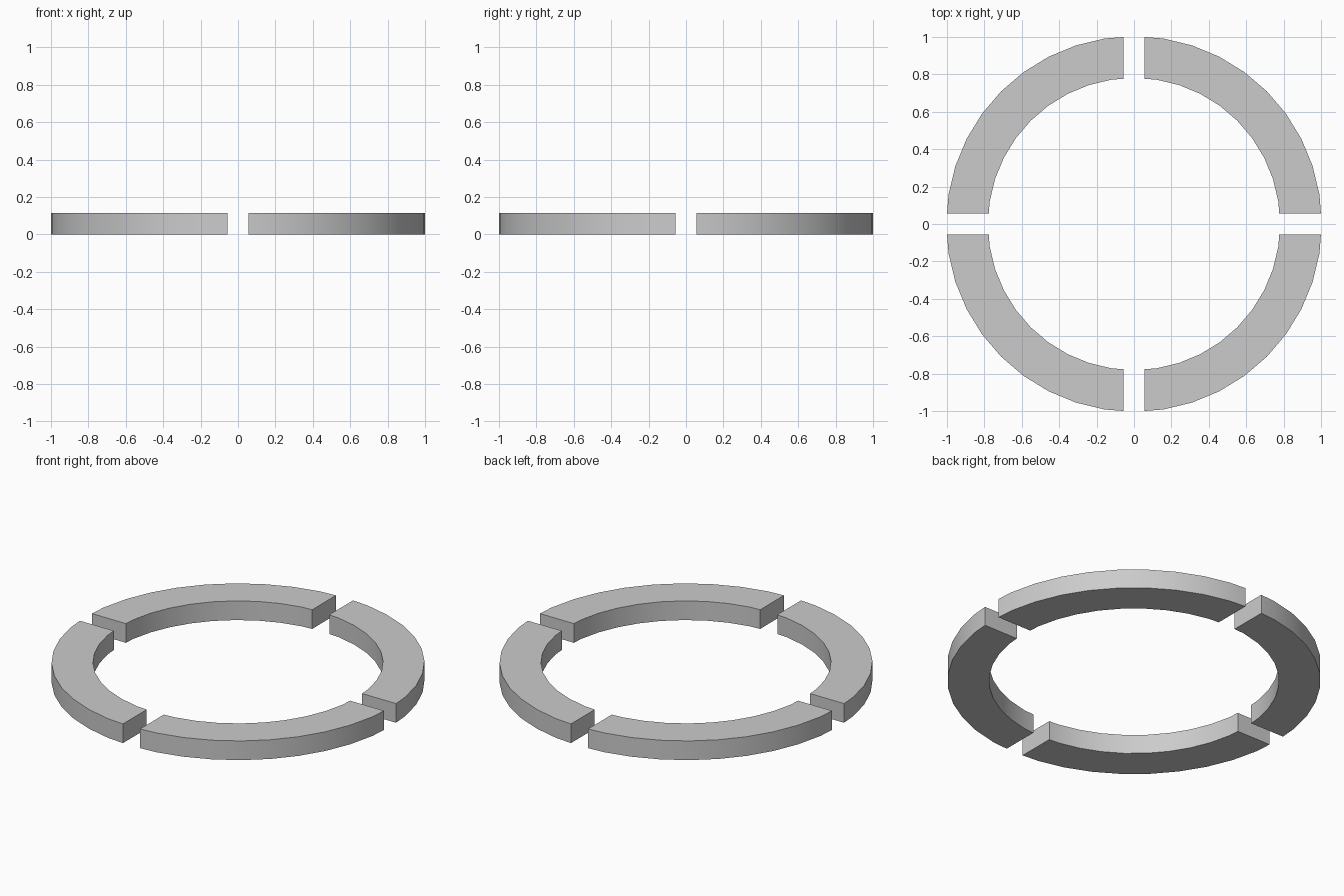
import bpy, bmesh
from math import sin, cos, radians
from mathutils import Matrix

if "Cube" in bpy.data.objects:
    bpy.data.objects.remove(bpy.data.objects["Cube"])

R_OUT, R_IN = 1.004, 0.781   # ring radii
GAP = 0.056                  # half width of the straight gaps
H = 0.114                    # height
STEP = 9                     # degrees per facet


def arc(r):
    """Quarter arc whose ends are cut straight at the gap."""
    pts = [(r * cos(radians(a)), r * sin(radians(a))) for a in range(STEP, 90, STEP)]
    x, y = pts[0]
    end = r + (x - r) * GAP / y          # where the end facet meets the gap
    return [(end, GAP)] + pts + [(GAP, end)]


def segment(name, turn):
    bm = bmesh.new()
    outer, inner = ([bm.verts.new((x, y, 0)) for x, y in arc(r)] for r in (R_OUT, R_IN))
    for i in range(len(outer) - 1):
        bm.faces.new((outer[i], outer[i + 1], inner[i + 1], inner[i]))
    top = bmesh.ops.extrude_face_region(bm, geom=bm.faces[:])["geom"]
    bmesh.ops.translate(bm, vec=(0, 0, H),
                        verts=[g for g in top if isinstance(g, bmesh.types.BMVert)])
    bmesh.ops.recalc_face_normals(bm, faces=bm.faces[:])
    bm.transform(Matrix.Rotation(radians(turn), 4, 'Z'))
    me = bpy.data.meshes.new(name)
    bm.to_mesh(me)
    bm.free()
    ob = bpy.data.objects.new(name, me)
    bpy.context.collection.objects.link(ob)
    bpy.ops.object.select_all(action='DESELECT')
    ob.select_set(True)
    bpy.context.view_layer.objects.active = ob
    bpy.ops.object.shade_smooth_by_angle(angle=radians(30))


# Four separated quarter segments of the ring
for i, side in enumerate(("back_right", "back_left", "front_left", "front_right")):
    segment("ring_segment_" + side, 90 * i)
